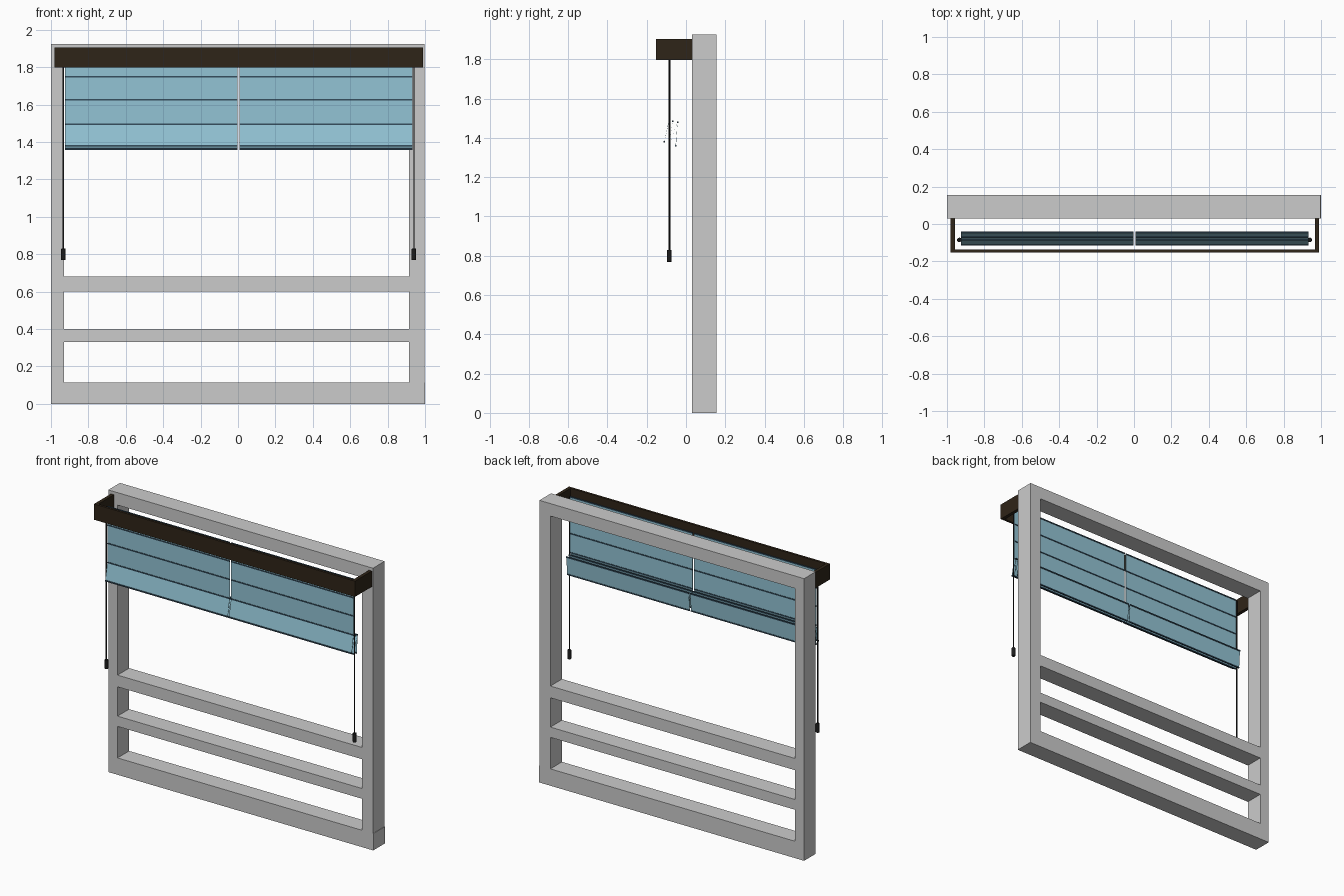
import bpy, bmesh

if "Cube" in bpy.data.objects:
    bpy.data.objects.remove(bpy.data.objects["Cube"])

def material(name, rgb):
    m = bpy.data.materials.new(name)
    m.diffuse_color = (*rgb, 1)
    m.use_nodes = True
    m.node_tree.nodes["Principled BSDF"].inputs["Base Color"].default_value = m.diffuse_color
    return m

WOOD = material("dark_wood", (0.028, 0.018, 0.009))
FABRIC = material("blue_fabric", (0.29, 0.55, 0.66))
BATTEN = material("batten_blue", (0.035, 0.075, 0.11))
BLACK = material("cord_black", (0.012, 0.012, 0.012))

def finish(name, bm, mat=None):
    bmesh.ops.recalc_face_normals(bm, faces=bm.faces)
    me = bpy.data.meshes.new(name)
    bm.to_mesh(me)
    bm.free()
    ob = bpy.data.objects.new(name, me)
    bpy.context.collection.objects.link(ob)
    if mat:
        me.materials.append(mat)
    return ob

def box(name, x, y, z, mat=None):
    bm = bmesh.new()
    bmesh.ops.create_cube(bm, size=1)
    for v in bm.verts:
        for i, (a, b) in enumerate((x, y, z)):
            v.co[i] = a + (v.co[i] + 0.5) * (b - a)
    return finish(name, bm, mat)

def rod(name, x, y, z0, z1, r, mat, bevel=0):
    bpy.ops.mesh.primitive_cylinder_add(vertices=16, radius=r, depth=z1 - z0,
                                        location=(x, y, (z0 + z1) / 2))
    ob = bpy.context.object
    ob.name = name
    ob.data.materials.append(mat)
    if bevel:
        b = ob.modifiers.new("round", 'BEVEL')
        b.width, b.segments, b.limit_method = bevel, 2, 'ANGLE'
    bpy.ops.object.shade_smooth_by_angle()

# window frame
D = (0.03, 0.155)
box("left_stile", (-1, -0.93), D, (0.115, 1.925))
box("right_stile", (0.915, 0.998), D, (0.115, 1.925))
box("bottom_rail", (-1, 1), D, (0, 0.115))
for name, z in (("lower_rail", (0.33, 0.40)), ("middle_rail", (0.60, 0.68)),
                ("top_rail", (1.84, 1.925))):
    box(name, (-0.93, 0.915), D, z)

# valance: front board and two returns, open top and bottom
Z = (1.797, 1.904)
box("valance_front", (-0.98, 0.99), (-0.153, -0.137), Z, WOOD)
box("valance_left", (-0.98, -0.957), (-0.137, 0.03), Z, WOOD)
box("valance_right", (0.967, 0.99), (-0.137, 0.03), Z, WOOD)

# shade panels: side profile (y, z), straight above and pleated at the bottom
PROFILE = [(-0.085, 1.875), (-0.085, 1.75), (-0.085, 1.625), (-0.085, 1.495),
           (-0.11, 1.38), (-0.068, 1.485), (-0.085, 1.366),
           (-0.043, 1.48), (-0.052, 1.36)]
for side, x0, x1 in (("left", -0.925, -0.002), ("right", 0.008, 0.933)):
    bm = bmesh.new()
    rows = [[bm.verts.new((x, y, z)) for x in (x0, x1)] for y, z in PROFILE]
    for a, b in zip(rows, rows[1:]):
        bm.faces.new((a[0], b[0], b[1], a[1]))
    cloth = finish(side + "_shade_fabric", bm, FABRIC)
    s = cloth.modifiers.new("thickness", 'SOLIDIFY')
    s.thickness, s.offset = 0.002, 0
    # battens along every fold
    for i, (y, z) in enumerate(PROFILE):
        box(f"{side}_batten_{i}", (x0, x1), (y - 0.004, y + 0.004),
            (z - 0.004, z + 0.004), BATTEN)

# pull cords with weights
for side, x, r in (("left", -0.934, 0.005), ("right", 0.94, 0.003)):
    rod(side + "_cord", x, -0.085, 0.82, 1.875, r, BLACK)
    rod(side + "_cord_weight", x, -0.085, 0.768, 0.83, 0.012, BLACK, 0.003)
